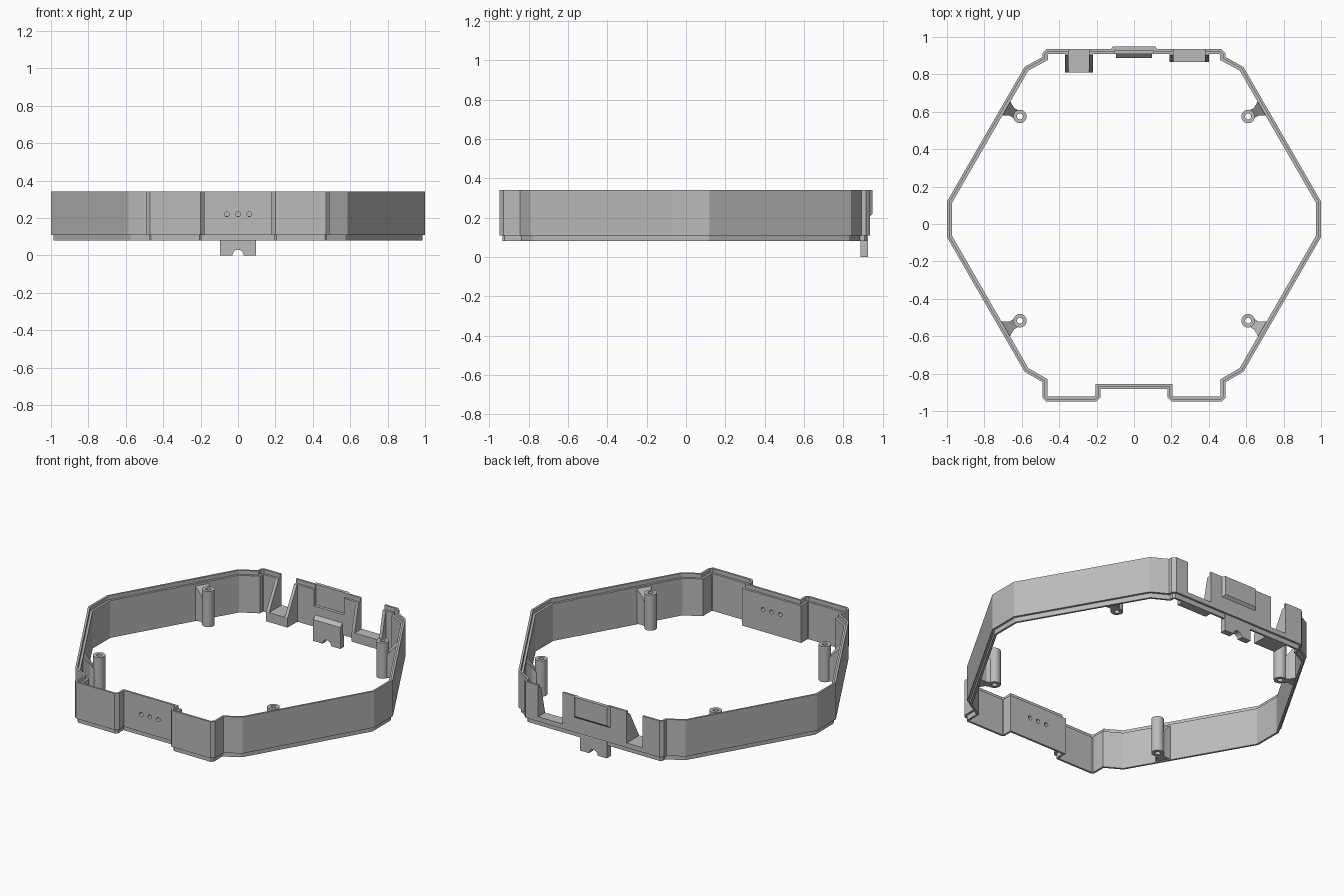
import bpy, bmesh, math
from mathutils import Vector

default = bpy.data.objects.get("Cube")
if default:
    bpy.data.objects.remove(default, do_unlink=True)

grey = bpy.data.materials.new("plain grey")
grey.use_nodes = True
grey.diffuse_color = (0.5, 0.5, 0.5, 1)
grey.node_tree.nodes["Principled BSDF"].inputs["Base Color"].default_value = (0.5, 0.5, 0.5, 1)

BOTTOM, TOP, WALL = 0.08, 0.34, 0.027


def finish(name, bm, smooth=False):
    bmesh.ops.recalc_face_normals(bm, faces=bm.faces)
    mesh = bpy.data.meshes.new(name)
    bm.to_mesh(mesh)
    bm.free()
    mesh.materials.append(grey)
    obj = bpy.data.objects.new(name, mesh)
    bpy.context.collection.objects.link(obj)
    if smooth:
        activate(obj)
        bpy.ops.object.shade_smooth_by_angle(angle=math.radians(35))
    return obj


def activate(obj):
    bpy.ops.object.select_all(action='DESELECT')
    obj.select_set(True)
    bpy.context.view_layer.objects.active = obj


def inset(points, d):
    """Offset a counter-clockwise outline inward by d with mitred corners."""
    result = []
    for i, p in enumerate(points):
        a = (p - points[i - 1]).normalized()
        b = (points[(i + 1) % len(points)] - p).normalized()
        na, nb = Vector((-a.y, a.x)), Vector((-b.y, b.x))
        result.append(p + (na + nb) * (d / (1 + na.dot(nb))))
    return result


def sweep(name, outline, profile, smooth=False):
    """Carry a closed (inset, height) section around an outline."""
    bm = bmesh.new()
    rings = [[bm.verts.new((p.x, p.y, z)) for p in inset(outline, d)] for d, z in profile]
    n = len(outline)
    for k, ring in enumerate(rings):
        other = rings[k - 1]
        for i in range(n):
            j = (i + 1) % n
            bm.faces.new((ring[i], ring[j], other[j], other[i]))
    return finish(name, bm, smooth)


def loft(name, lower, upper):
    """Solid between two matching loops of points."""
    bm = bmesh.new()
    a = [bm.verts.new(p) for p in lower]
    b = [bm.verts.new(p) for p in upper]
    bm.faces.new(a)
    bm.faces.new(b)
    for i in range(len(a)):
        bm.faces.new((a[i - 1], a[i], b[i], b[i - 1]))
    return finish(name, bm)


def prism_x(name, section, x0, x1):
    return loft(name, [(x0, y, z) for y, z in section], [(x1, y, z) for y, z in section])


def box(name, x0, x1, y0, y1, z0, z1):
    return prism_x(name, [(y0, z0), (y1, z0), (y1, z1), (y0, z1)], x0, x1)


def circle(x, y, r, n=28):
    return [Vector((x + r * math.cos(math.tau * i / n), y + r * math.sin(math.tau * i / n)))
            for i in range(n)]


def rod_y(name, x, z, r, y0, y1):
    pts = circle(x, z, r)
    return loft(name, [(p.x, y0, p.y) for p in pts], [(p.x, y1, p.y) for p in pts])


def cut(target, cutter):
    cutter.hide_render = True
    mod = target.modifiers.new("cut", 'BOOLEAN')
    mod.operation, mod.solver, mod.object = 'DIFFERENCE', 'EXACT', cutter
    activate(target)
    bpy.ops.object.modifier_apply(modifier=mod.name)
    bpy.data.objects.remove(cutter, do_unlink=True)


# Outer wall: half outline mirrored, with lower lip and upper inner rebate
half = [(0.18, -0.882), (0.18, -0.928), (0.2, -0.948), (0.47, -0.948), (0.49, -0.928),
        (0.49, -0.845), (0.585, -0.79), (1, -0.07), (1, 0.12), (0.585, 0.84),
        (0.488, 0.893), (0.488, 0.915), (0.468, 0.935)]
outline = [Vector(p) for p in half] + [Vector((-x, y)) for x, y in reversed(half)]
section = [(0, TOP), (0, 0.11), (0.014, 0.11), (0.014, BOTTOM), (WALL, BOTTOM),
           (WALL, 0.315), (0.013, 0.315), (0.013, TOP)]
wall = sweep("wall", outline, section)

# Rear port openings with shelf and sloped side ribs
INNER, FLOOR = 0.909, 0.14
for side, x0, x1, depth in (("right", -0.35, -0.24, 0.81), ("left", 0.21, 0.38, 0.865)):
    cut(wall, box("port_cutter", x0, x1, 0.85, 1, FLOOR, 0.5))
    box(side + "_port_shelf", x0, x1, depth, INNER + 0.003, BOTTOM, FLOOR)
    rib = [(depth, BOTTOM), (INNER + 0.003, BOTTOM), (INNER + 0.003, 0.315), (INNER - 0.005, 0.315),
           (depth, FLOOR)]
    for x in (x0 - 0.02, x1):
        prism_x(side + "_port_rib", rib, x, x + 0.02)

# Rear pocket inside and raised panel outside
cut(wall, box("pocket_cutter", -0.105, 0.105, 0.85, 0.928, 0.21, 0.5))


def panel_loop(y, half_width, low):
    return [(-half_width, y, low), (half_width, y, low), (half_width, y, TOP), (-half_width, y, TOP)]


loft("rear_panel", panel_loop(0.93, 0.13, 0.2), panel_loop(0.95, 0.112, 0.22))

# Front indicator holes
for x in (-0.06, 0, 0.06):
    cut(wall, rod_y("hole_cutter", x, 0.22, 0.013, -1, -0.8))

# Rear hanging tab with a round cable notch
tab = prism_x("cable_tab", [(0.887, 0), (0.926, 0), (0.926, 0.1), (0.912, 0.16), (0.887, 0.135)],
              -0.095, 0.095)
cut(tab, rod_y("notch_cutter", 0, 0, 0.03, 0.8, 1))

# Screw bosses joined to the slanted walls by flared webs
for sx in (-1, 1):
    for y, sy in ((0.575, 1), (-0.517, -1)):
        centre = Vector((sx * 0.61, y))
        sweep("screw_boss", circle(centre.x, centre.y, 0.036),
              [(0, 0.31), (0, 0.085), (0.02, 0.085), (0.02, 0.31)], True)
        out = Vector((sx * 0.866, sy * 0.5))
        along = Vector((-out.y, out.x))
        steps = [(0.024, -0.024), (0.05, -0.024), (0.09, -0.047),
                 (0.09, 0.047), (0.05, 0.024), (0.024, 0.024)]
        pts = [(centre + out * d + along * w, d) for d, w in steps]
        loft("boss_web", [(p.x, p.y, 0.085) for p, d in pts],
             [(p.x, p.y, 0.2 + 1.2 * d) for p, d in pts])
